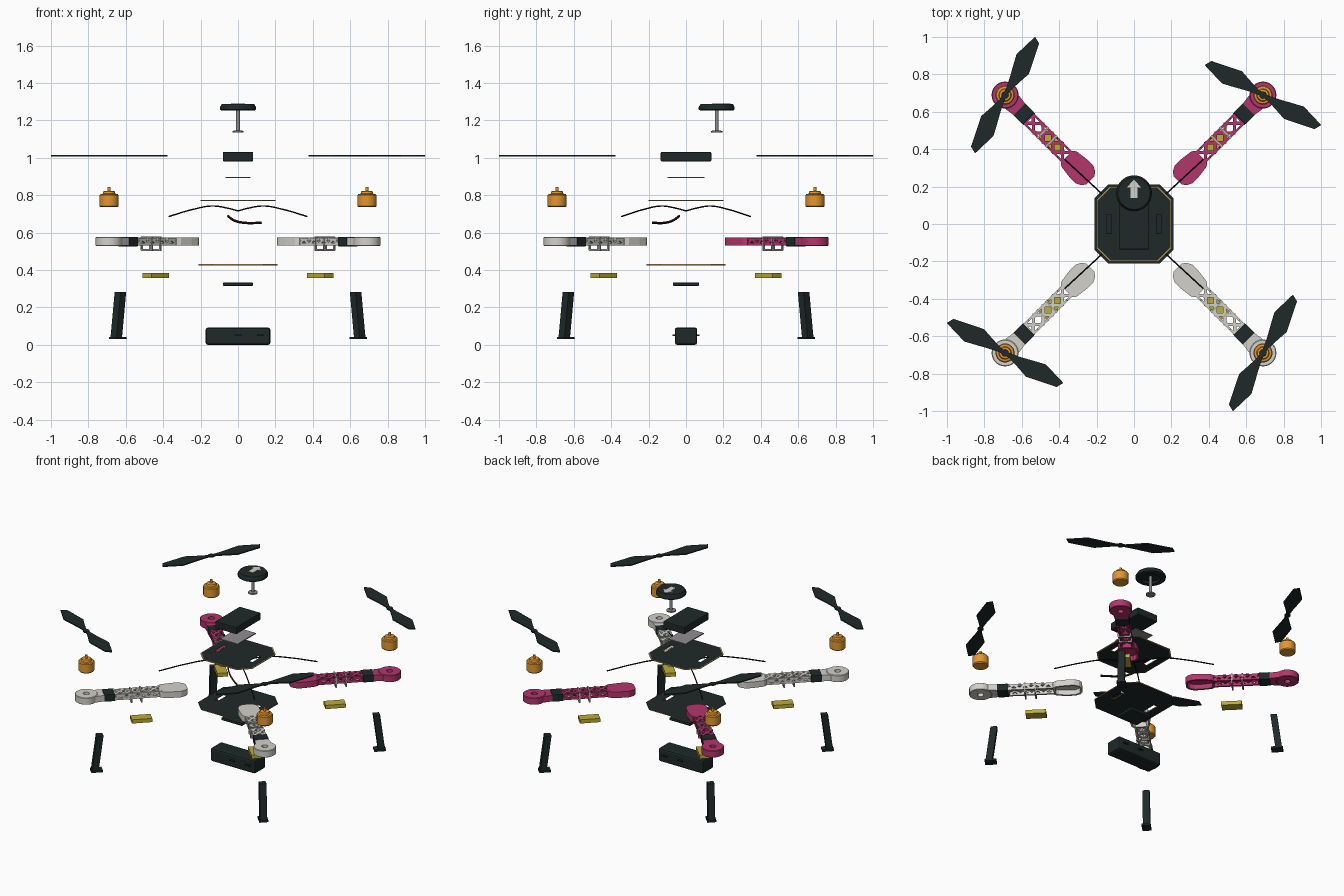
import bpy, bmesh, math
from mathutils import Matrix, Vector

if "Cube" in bpy.data.objects:
    bpy.data.objects.remove(bpy.data.objects["Cube"])


def material(name, *rgb):
    m = bpy.data.materials.new(name)
    m.use_nodes = True
    m.diffuse_color = (*rgb, 1)
    m.node_tree.nodes["Principled BSDF"].inputs["Base Color"].default_value = (*rgb, 1)
    return m


DARK = material("dark slate", 0.013, 0.022, 0.022)
BLACK = material("black", 0.004, 0.005, 0.005)
PINK = material("magenta", 0.45, 0.037, 0.15)
WHITE = material("off white", 0.65, 0.64, 0.59)
SILVER = material("light grey", 0.45, 0.44, 0.42)
ORANGE = material("orange", 0.77, 0.31, 0.03)
YELLOW = material("yellow", 0.52, 0.42, 0.035)
GREY = material("grey", 0.28, 0.27, 0.28)
GOLD = material("gold edge", 0.5, 0.33, 0.12)
RED = material("dark red", 0.2, 0.01, 0.01)


def finish(bm, name, mats, turn=0.0, smooth=False):
    bmesh.ops.recalc_face_normals(bm, faces=bm.faces[:])
    mesh = bpy.data.meshes.new(name)
    bm.to_mesh(mesh)
    bm.free()
    for m in mats:
        mesh.materials.append(m)
    ob = bpy.data.objects.new(name, mesh)
    ob.rotation_euler.z = turn
    bpy.context.collection.objects.link(ob)
    if smooth:
        bpy.ops.object.select_all(action="DESELECT")
        ob.select_set(True)
        bpy.context.view_layer.objects.active = ob
        bpy.ops.object.shade_smooth_by_angle(angle=math.radians(35))
    return ob


def box(name, size, loc, mat, turn=0.0, bevel=0.0, lean=0.0):
    bm = bmesh.new()
    bmesh.ops.create_cube(bm, size=1, matrix=Matrix.Diagonal((*size, 1)))
    if bevel:
        bmesh.ops.bevel(bm, geom=bm.edges[:], offset=bevel, segments=2,
                        affect="EDGES", profile=0.5)
    for v in bm.verts:
        v.co.x -= lean * v.co.z
    bmesh.ops.translate(bm, vec=loc, verts=bm.verts[:])
    return finish(bm, name, [mat], turn)


def prism(name, outline, z0, z1, mats, turn=0.0, holes=()):
    """Extrude an outline; side faces take the last material."""
    bm = bmesh.new()
    edges = []
    for loop in (outline, *holes):
        vs = [bm.verts.new((x, y, z0)) for x, y in loop]
        edges += [bm.edges.new((a, b)) for a, b in zip(vs, vs[1:] + vs[:1])]
    if holes:
        bmesh.ops.triangle_fill(bm, use_beauty=True, edges=edges, normal=(0, 0, 1))
        faces = bm.faces[:]
    else:
        faces = [bm.faces.new(vs)]
    out = bmesh.ops.extrude_face_region(bm, geom=faces, use_keep_orig=True)
    top = [g for g in out["geom"] if isinstance(g, bmesh.types.BMVert)]
    bmesh.ops.translate(bm, vec=(0, 0, z1 - z0), verts=top)
    bmesh.ops.recalc_face_normals(bm, faces=bm.faces[:])
    for f in bm.faces:
        f.material_index = len(mats) - 1 if abs(f.normal.z) < 0.5 else 0
    return finish(bm, name, mats, turn)


def lathe(name, profile, loc, mat, turn=0.0, closed=False):
    bm = bmesh.new()
    pts = [bm.verts.new((r, 0, z)) for r, z in profile]
    pairs = list(zip(pts, pts[1:])) + ([(pts[-1], pts[0])] if closed else [])
    edges = [bm.edges.new(p) for p in pairs]
    bmesh.ops.spin(bm, geom=pts + edges, cent=(0, 0, 0), axis=(0, 0, 1),
                   angle=math.tau, steps=32)
    bmesh.ops.remove_doubles(bm, verts=bm.verts[:], dist=0.0001)
    bmesh.ops.translate(bm, vec=loc, verts=bm.verts[:])
    return finish(bm, name, [mat], turn, smooth=True)


def struts(name, segments, thick, mat, turn):
    bm = bmesh.new()
    for a, b in segments:
        a, b = Vector(a), Vector(b)
        rot = (b - a).to_track_quat("Z", "Y").to_matrix().to_4x4()
        size = Matrix.Diagonal((thick, thick, (b - a).length + thick * 0.5, 1))
        bmesh.ops.create_cube(bm, size=1, matrix=Matrix.Translation((a + b) / 2) @ rot @ size)
    return finish(bm, name, [mat], turn)


def wire(name, points, radius, mat, turn=0.0):
    cu = bpy.data.curves.new(name, "CURVE")
    cu.dimensions = "3D"
    cu.bevel_depth = radius
    cu.bevel_resolution = 1
    cu.use_fill_caps = True
    sp = cu.splines.new("BEZIER")
    sp.bezier_points.add(len(points) - 1)
    for bp, p in zip(sp.bezier_points, points):
        bp.co = p
        bp.handle_left_type = bp.handle_right_type = "AUTO"
    cu.materials.append(mat)
    ob = bpy.data.objects.new(name, cu)
    ob.rotation_euler.z = turn
    bpy.context.collection.objects.link(ob)


def octagon(s, c):
    k = s - c
    return [(s, -k), (s, k), (k, s), (-k, s), (-s, k), (-s, -k), (-k, -s), (k, -s)]


def mirrored(side):
    return side + [(x, -y) for x, y in reversed(side)]


# One arm assembly, laid along +x and turned to each corner
R = 0.975
LOW, HIGH = 0.531, 0.573
paddle = mirrored([(0.33, 0.03), (0.345, 0.052), (0.375, 0.067), (0.42, 0.067),
                   (0.49, 0.058), (0.51, 0.044)])
hollow = [(0.42 + (x - 0.42) * 0.86, y * 0.8) for x, y in paddle]
blade = [(0.03, -0.012), (0.09, -0.03), (0.16, -0.054), (0.33, -0.02), (0.35, 0.017),
         (0.22, 0.056), (0.145, 0.038), (0.09, 0.024), (0.03, 0.012)]
for i, place in enumerate(("back_left", "back_right", "front_right", "front_left")):
    turn = math.radians(45 + 90 * i)
    shell = PINK if i < 2 else WHITE
    # root paddle, hollow underneath
    prism("arm_root_wall_" + place, paddle, LOW, HIGH - 0.008, [shell], turn, holes=[hollow])
    prism("arm_root_top_" + place, paddle, HIGH - 0.008, HIGH, [shell], turn)
    # truss beam: four rails, zigzag walls, crossed webs
    walls, webs = [], []
    start, step, bays, half = 0.505, 0.073, 4, 0.035
    bottom, top = LOW + 0.007, HIGH - 0.008
    for y in (-half, half):
        for z in (bottom, top):
            walls.append(((start, y, z), (start + step * bays, y, z)))
        for b in range(bays):
            x = start + b * step
            mid = (x + step / 2, y, top)
            walls += [((x, y, bottom), mid), (mid, (x + step, y, bottom))]
            webs.append(((x, y, top), (x + step, -y, top)))
    struts("arm_truss_" + place, walls, 0.013, shell, turn)
    struts("arm_webs_" + place, webs, 0.018, shell, turn)
    # tie hoops around the truss
    hoops = []
    for x in (0.625, 0.69):
        c = [(x, -0.038, HIGH + 0.002), (x, -0.038, 0.507),
             (x, 0.038, 0.507), (x, 0.038, HIGH + 0.002)]
        hoops += list(zip(c, c[1:] + c[:1]))
    struts("tie_hoops_" + place, hoops, 0.009, SILVER, turn)
    # band, neck and motor mount
    box("arm_band_" + place, (0.07, 0.09, 0.05), (0.832, 0, 0.552), DARK, turn, 0.004)
    neck = mirrored([(0.79, 0.036), (0.87, 0.044), (0.93, 0.052)])
    prism("arm_neck_" + place, neck, LOW, HIGH, [shell], turn)
    lathe("motor_mount_" + place,
          [(0.02, LOW - 0.003), (0.068, LOW - 0.003), (0.072, LOW), (0.072, HIGH),
           (0.068, HIGH + 0.003), (0.02, HIGH + 0.003)], (R, 0, 0), shell, turn, closed=True)
    # motor with stepped cap and shaft
    lathe("motor_" + place,
          [(0, 0.736), (0.046, 0.736), (0.051, 0.742), (0.051, 0.8), (0.046, 0.806),
           (0.034, 0.808), (0.03, 0.821), (0.008, 0.823), (0.008, 0.844), (0, 0.844)],
          (R, 0, 0), ORANGE, turn)
    # two-bladed propeller
    spin = Matrix.Rotation(math.radians(-75), 2)
    prop = [spin @ Vector(p) for p in blade] + [spin @ -Vector(p) for p in blade]
    prism("propeller_" + place, [(R + p.x, p.y) for p in prop], 1.007, 1.015, [DARK], turn)
    lathe("propeller_hub_" + place, [(0, 1.006), (0.02, 1.006), (0.02, 1.016), (0, 1.016)],
          (R, 0, 0), DARK, turn)
    # speed controller, landing leg, foot and signal wire
    box("speed_controller_" + place, (0.13, 0.068, 0.026), (0.622, 0, 0.37), YELLOW, turn)
    box("landing_leg_" + place, (0.042, 0.045, 0.245), (0.905, 0, 0.159), DARK, turn, lean=0.13)
    box("landing_foot_" + place, (0.075, 0.058, 0.012), (0.91, 0, 0.036), DARK, turn)
    side = 0.018 if i % 2 else -0.018
    wire("signal_wire_" + place,
         [(0, 0, 0.716), (0.08, 0, 0.731), (0.19, side * 0.3, 0.742), (0.33, side * 0.6, 0.724),
          (0.506, side, 0.686)], 0.004, BLACK, turn)

# Centre plates with side slots and gold edges
slots = [[(s * x, y) for x, y in ((0.12, -0.052), (0.148, -0.052), (0.148, 0.052), (0.12, 0.052))]
         for s in (-1, 1)]
prism("bottom_plate", octagon(0.212, 0.075), 0.425, 0.431, [DARK, GOLD], holes=slots)
prism("top_plate", octagon(0.194, 0.069), 0.77, 0.775, [DARK, GOLD], holes=slots)
prism("top_plate_rim", octagon(0.2, 0.071), 0.77, 0.774, [GOLD], holes=[octagon(0.193, 0.0685)])

# Electronics stack
box("flight_controller", (0.163, 0.27, 0.05), (0, 0, 1.006), DARK, bevel=0.005)
box("adhesive_pad", (0.135, 0.2, 0.007), (0, 0, 0.895), GREY)
box("receiver", (0.16, 0.14, 0.018), (0, 0, 0.324), DARK, bevel=0.004)

# Battery with side nubs
box("battery", (0.346, 0.12, 0.092), (0, 0, 0.046), DARK, bevel=0.012)
for x in (0, 0.12):
    box("battery_nub", (0.035, 0.145, 0.007), (x, 0, 0.052), DARK)

# Power leads, red above black
for dz, mat in ((0.004, RED), (-0.002, BLACK)):
    wire("power_lead", [(-0.055, -0.035, 0.688 + dz), (-0.02, -0.07, 0.664 + dz),
                        (0.03, -0.11, 0.652 + dz), (0.125, -0.18, 0.651 + dz)], 0.004, mat)

# Navigation mast with arrow on its puck, which is hollow underneath
MAST = (0, 0.164, 0)
lathe("mast", [(0, 1.136), (0.03, 1.136), (0.03, 1.144), (0.01, 1.146), (0.01, 1.272), (0, 1.272)],
      MAST, GREY)
lathe("navigation_puck", [(0, 1.27), (0.06, 1.27), (0.06, 1.254), (0.09, 1.254), (0.096, 1.259),
                          (0.096, 1.272), (0.086, 1.288), (0, 1.288)], MAST, DARK)
arrow = [(-0.018, 0.14), (0.018, 0.14), (0.018, 0.195), (0.038, 0.195),
         (0, 0.238), (-0.038, 0.195), (-0.018, 0.195)]
prism("heading_arrow", arrow, 1.287, 1.291, [WHITE])
